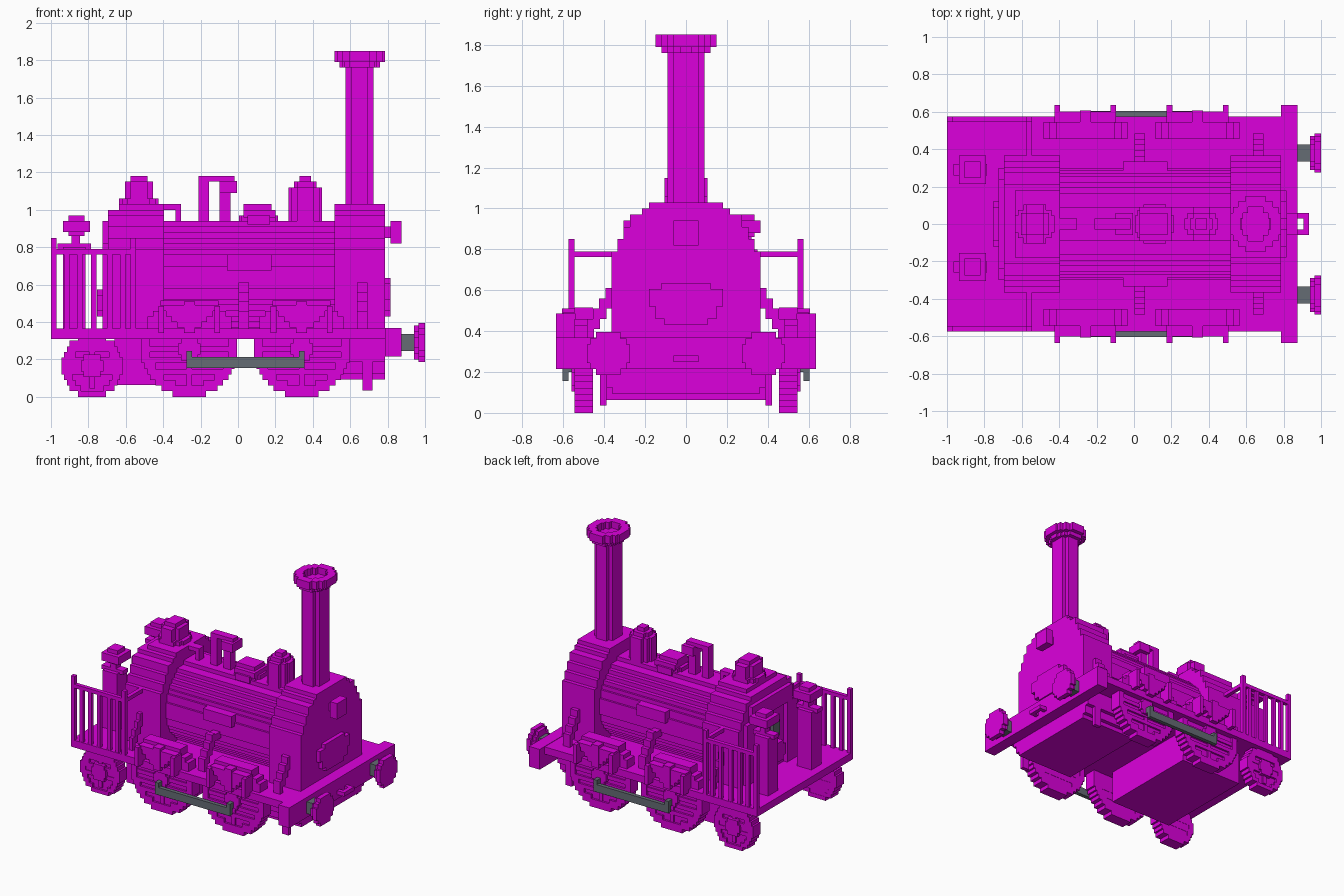
import bpy, bmesh, math
from mathutils import Matrix, Vector

if "Cube" in bpy.data.objects:
    bpy.data.objects.remove(bpy.data.objects["Cube"])

V = 0.03  # size of one block step


def material(name, rgb):
    m = bpy.data.materials.new(name)
    m.use_nodes = True
    m.diffuse_color = (*rgb, 1)
    m.node_tree.nodes["Principled BSDF"].inputs["Base Color"].default_value = (*rgb, 1)
    return m


MAGENTA = material("magenta", (0.72, 0.0, 0.72))
GREY = material("slate grey", (0.13, 0.15, 0.175))


def box(x0, x1, y0, y1, z0, z1):
    def add(bm):
        c = Vector((x0 + x1, y0 + y1, z0 + z1)) / 2
        s = Matrix.Diagonal((x1 - x0, y1 - y0, z1 - z0, 1))
        bmesh.ops.create_cube(bm, size=1, matrix=Matrix.Translation(c) @ s)
    return add


def rows_of_disc(r, c):
    """Stepped circle as rows (low, high, half width) around height c."""
    n = round(2 * r / V)
    r = n * V / 2
    rows = []
    for i in range(n):
        h = (i + 0.5) * V - r
        w = max(1, round(math.sqrt(r * r - h * h) / V * 2)) * V / 2
        if rows and abs(rows[-1][2] - w) < 1e-6:
            rows[-1] = (rows[-1][0], c - r + (i + 1) * V, w)
        else:
            rows.append((c - r + i * V, c - r + (i + 1) * V, w))
    return rows


def prism(rows, mid, axis, a0, a1):
    """Extrude a stepped outline along an axis; rows run along z (y for axis z)."""
    right = [(mid + w, h) for lo, hi, w in rows for h in (lo, hi)]
    left = [(mid - w, h) for lo, hi, w in reversed(rows) for h in (hi, lo)]
    place = {"x": lambda u, h, a: (a, u, h),
             "y": lambda u, h, a: (u, a, h),
             "z": lambda u, h, a: (u, h, a)}[axis]

    def add(bm):
        f = bm.faces.new([bm.verts.new(place(u, h, a0)) for u, h in right + left])
        ext = bmesh.ops.extrude_face_region(bm, geom=[f], use_keep_orig=True)
        shift = Vector(place(0, 0, a1 - a0))
        bmesh.ops.translate(bm, vec=shift,
                            verts=[v for v in ext["geom"] if isinstance(v, bmesh.types.BMVert)])
    return add


def disc(axis, u, h, r, a0, a1):
    return prism(rows_of_disc(r, h), u, axis, a0, a1)


def ring(axis, u, h, r, inner, a0, a1):
    """Stepped ring made of row blocks."""
    holes = rows_of_disc(inner, h)
    solids = []
    for lo, hi, w in rows_of_disc(r, h):
        for k in range(round((hi - lo) / V)):
            b, t = lo + k * V, lo + (k + 1) * V
            m = (b + t) / 2
            gap = next((g for p, q, g in holes if p < m < q), 0)
            for s0, s1 in ((u - w, u - gap), (u + gap, u + w)):
                solids.append(box(s0, s1, a0, a1, b, t) if axis == "y"
                              else box(s0, s1, b, t, a0, a1))
    return solids


def part(name, solids, mat=MAGENTA, mirror=False):
    bm = bmesh.new()
    for s in solids:
        s(bm)
    bmesh.ops.recalc_face_normals(bm, faces=bm.faces)
    me = bpy.data.meshes.new(name)
    bm.to_mesh(me)
    bm.free()
    me.materials.append(mat)
    ob = bpy.data.objects.new(name, me)
    bpy.context.collection.objects.link(ob)
    if mirror:
        mod = ob.modifiers.new("mirror", "MIRROR")
        mod.use_axis = (False, True, False)
        mod.use_mirror_merge = False
    return ob


# Deck, buffer beam and underbody
part("deck", [box(-1, 0.79, -0.575, 0.575, 0.31, 0.365)])
part("buffer_beam", [box(0.785, 0.875, -0.635, 0.635, 0.215, 0.368)])
part("ash_pan", [box(-0.66, -0.13, -0.395, 0.395, 0.062, 0.31)])
part("front_hull", [prism([(0.093, 0.125, 0.36), (0.125, 0.185, 0.39), (0.185, 0.31, 0.42)],
                          0, "x", 0.3, 0.785)])
part("guard_iron", [box(0.665, 0.72, 0.39, 0.42, 0.035, 0.31)], mirror=True)

# Buffers and coupling
part("buffer_shank", [box(0.875, 0.945, 0.335, 0.425, 0.245, 0.335)], GREY, True)
part("buffer_head", [disc("x", 0.38, 0.29, 0.09, 0.94, 0.97),
                     disc("x", 0.38, 0.29, 0.105, 0.965, 1.0)], mirror=True)
part("coupling", [box(0.875, 0.935, 0.03, 0.06, 0.25, 0.28),
                  box(0.875, 0.935, -0.06, -0.03, 0.25, 0.28),
                  box(0.905, 0.935, -0.03, 0.03, 0.25, 0.28)])

# Boiler, firebox and smokebox
shell = [(0.36, 0.79, 0.365), (0.79, 0.85, 0.335), (0.85, 0.91, 0.305),
         (0.91, 0.97, 0.275), (0.97, 1.0, 0.215)]
part("boiler", [disc("x", 0, 0.64, 0.3, -0.42, 0.53)])
part("firebox", [prism(shell, 0, "x", -0.695, -0.395),
                 box(-0.635, -0.395, -0.18, 0.18, 0.99, 1.03)])
part("firebox_rim", [box(-0.725, -0.69, s * 0.24 - 0.06, s * 0.24 + 0.06, 0.36, 0.82)
                     for s in (-1, 1)]
     + [box(-0.725, -0.69, -0.24, 0.24, 0.82, 0.94)])
part("smokebox", [prism(shell, 0, "x", 0.515, 0.785),
                  box(0.515, 0.785, -0.18, 0.18, 0.99, 1.03)])
part("smokebox_door", [prism([(0.43, 0.46, 0.105), (0.46, 0.52, 0.15), (0.52, 0.605, 0.18),
                              (0.605, 0.635, 0.12)], 0, "x", 0.78, 0.815)])
part("front_lamp", [box(0.78, 0.82, -0.03, 0.03, 0.85, 0.91),
                    box(0.815, 0.875, -0.06, 0.06, 0.82, 0.94)])
part("boiler_side_plate", [box(-0.06, 0.18, 0.28, 0.335, 0.675, 0.76)], mirror=True)
part("firehole_door", [prism([(0.43, 0.46, 0.09), (0.46, 0.545, 0.12), (0.545, 0.575, 0.09)],
                             0, "x", -0.755, -0.69)])
part("gauge", [box(-0.72, -0.69, -0.1, -0.02, 0.6, 0.72)], GREY)

# Chimney with hollow cap
CX = 0.65
part("chimney", [prism([(-0.09, -0.06, 0.045), (-0.06, 0.06, 0.075), (0.06, 0.09, 0.045)],
                       CX, "z", 1.0, 1.8)])
cap = part("chimney_cap", [disc("z", 0, 0, 0.12, 1.76, 1.79)]
           + ring("z", 0, 0, 0.15, 0.09, 1.79, 1.85))
cap.scale.x = 0.9
cap.location.x = CX

# Fittings along the top
part("rear_dome", [disc("z", -0.53, 0, 0.105, 1.02, 1.06),
                   prism([(-0.105, -0.06, 0.045), (-0.06, 0.06, 0.075), (0.06, 0.105, 0.045)],
                         -0.53, "z", 1.03, 1.15),
                   box(-0.575, -0.485, -0.06, 0.06, 1.14, 1.18)])
part("steam_pipe", [box(-0.4, -0.305, -0.03, 0.03, 1.0, 1.03),
                    box(-0.335, -0.305, -0.03, 0.03, 0.92, 1.03)])
part("safety_valve", [box(-0.21, -0.155, -0.03, 0.03, 0.92, 1.18),
                      box(-0.21, -0.02, -0.03, 0.03, 1.15, 1.18),
                      box(-0.1, -0.04, -0.03, 0.03, 0.92, 1.15),
                      box(-0.1, -0.005, -0.06, 0.06, 1.09, 1.155)])
part("manhole", [disc("z", 0.11, 0, 0.105, 0.92, 0.97), box(0.03, 0.2, -0.09, 0.09, 0.96, 1.0),
                 box(0.03, 0.18, -0.06, 0.06, 0.99, 1.03)])
part("sand_dome", [disc("z", 0.36, 0, 0.09, 0.92, 1.12), disc("z", 0.36, 0, 0.06, 1.11, 1.15),
                   disc("z", 0.36, 0, 0.03, 1.14, 1.18)])


# Wheels with rim, web, spokes and hub
def wheel(name, x, r):
    t = r - 0.045
    part(name, ring("y", x, r, r, t, 0.455, 0.545)
         + [disc("y", x, r, t + 0.015, 0.457, 0.53),
            box(x - t, x + t, 0.46, 0.54, r - 0.015, r + 0.015),
            box(x - 0.015, x + 0.015, 0.46, 0.54, r - t, r + t),
            disc("y", x, r, 0.06, 0.46, 0.56)], mirror=True)


wheel("rear_wheel", -0.78, 0.165)
for label, x in (("middle", -0.26), ("front", 0.34)):
    wheel(label + "_driving_wheel", x, 0.255)
    # Splasher over the wheel
    arch = [(0.36, 0.43, 0.225), (0.43, 0.46, 0.195), (0.46, 0.515, 0.155)]
    part(label + "_splasher", [prism(arch, x, "y", 0.455, 0.545)], mirror=True)
    # Leaf spring with hangers
    leaves = [(0.37 + i * V, 0.4 + i * V, 0.065 + i * V) for i in range(4)]
    part(label + "_spring", [prism(leaves, x, "y", 0.54, 0.602),
                             box(x - 0.03, x + 0.03, 0.54, 0.607, 0.34, 0.51)]
         + [box(x + s * 0.15 - 0.015, x + s * 0.15 + 0.015, 0.54, 0.635, 0.34, 0.485)
            for s in (-1, 1)], mirror=True)

# Coupling rod
part("side_rod", [box(-0.275, 0.355, 0.575, 0.605, 0.155, 0.212)]
     + [box(x - 0.015, x + 0.015, 0.55, 0.605, 0.2, 0.245) for x in (-0.26, 0.34)], GREY, True)

# Stepped stays from deck to boiler
for label, x, w in (("rear", -0.56, 0.015), ("middle", 0.03, 0.028), ("front", 0.665, 0.028)):
    part(label + "_stay", [box(x - w, x + w, 0.45 - k * V, 0.485 - k * V,
                               0.36 + k * 0.05, 0.46 + k * 0.05) for k in range(4)]
         + [box(x - w, x + w, 0.28, 0.37, 0.55, 0.6)], mirror=True)

# Cab railings
bars = [box(x, x + 0.028, 0.547, 0.572, 0.36, 0.78)
        for x in (-0.93, -0.86, -0.785, -0.7, -0.63)]
posts = [box(x, x + 0.03, 0.545, 0.575, 0.36, 0.85) for x in (-1, -0.575)]
part("railing", bars + posts + [box(-1, -0.545, 0.545, 0.575, 0.762, 0.79),
                                box(-0.575, -0.545, 0.36, 0.55, 0.762, 0.79)], mirror=True)

# Control columns on the platform
for name, y in (("left", 0.29), ("right", -0.23)):
    part(name + "_control_column", [box(-0.935, -0.815, y - 0.06, y + 0.06, 0.36, 0.8),
                                    box(-0.965, -0.785, y - 0.03, y + 0.03, 0.79, 0.82),
                                    box(-0.89, -0.845, y - 0.03, y + 0.03, 0.81, 0.87),
                                    box(-0.935, -0.79, y - 0.075, y + 0.075, 0.88, 0.94),
                                    box(-0.905, -0.82, y - 0.045, y + 0.045, 0.86, 0.97)])
